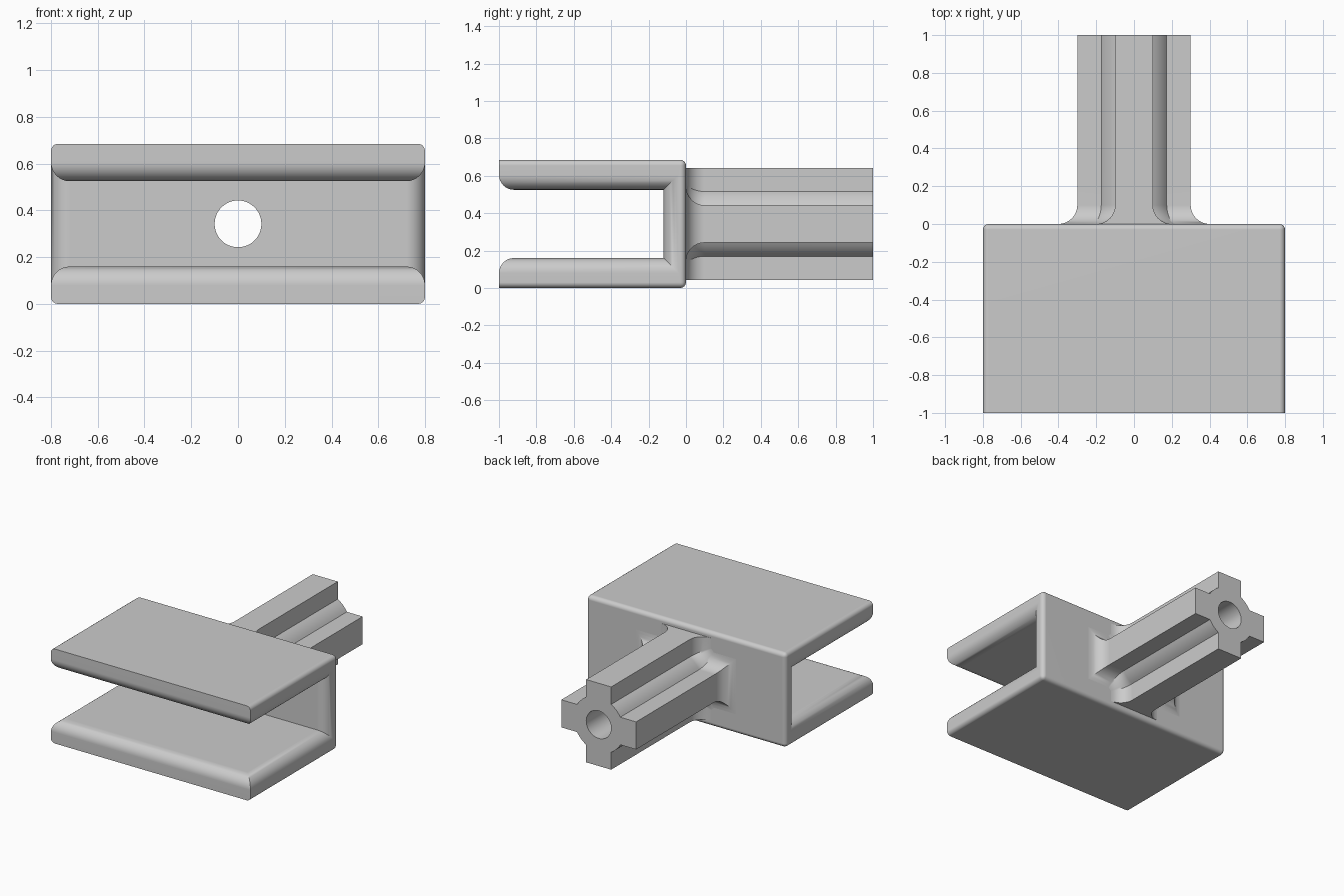
import bpy
import bmesh
from math import sin, cos, pi, sqrt, atan2
from mathutils import Matrix, Vector

cube = bpy.data.objects.get("Cube")
if cube:
    bpy.data.objects.remove(cube, do_unlink=True)

HALF_W, HEIGHT = 0.8, 0.685
MID = HEIGHT / 2
PLATE, WEB = 0.16, 0.12          # fork plate and rear web thickness
INNER_R, OUTER_R = 0.08, 0.03    # edge rounds
BORE = 0.1

grey = bpy.data.materials.new("plain grey")
grey.use_nodes = True
grey.diffuse_color = (0.6, 0.6, 0.6, 1)
grey.node_tree.nodes["Principled BSDF"].inputs["Base Color"].default_value = grey.diffuse_color


def make_object(name, bm):
    bmesh.ops.recalc_face_normals(bm, faces=bm.faces)
    mesh = bpy.data.meshes.new(name)
    bm.to_mesh(mesh)
    bm.free()
    mesh.materials.append(grey)
    ob = bpy.data.objects.new(name, mesh)
    bpy.context.collection.objects.link(ob)
    return ob


def round_edges(bm, rule, radius, segments):
    edges = [e for e in bm.edges if rule(*[v.co for v in e.verts])]
    bmesh.ops.bevel(bm, geom=edges, offset=radius, segments=segments,
                    profile=0.5, affect='EDGES')


# Fork: U profile swept across x
bm = bmesh.new()
profile = [(-1, 0), (0, 0), (0, HEIGHT), (-1, HEIGHT),
           (-1, HEIGHT - PLATE), (-WEB, HEIGHT - PLATE), (-WEB, PLATE), (-1, PLATE)]
face = bm.faces.new([bm.verts.new((-HALF_W, y, z)) for y, z in profile])
swept = bmesh.ops.extrude_face_region(bm, geom=[face])
bmesh.ops.translate(bm, vec=(2 * HALF_W, 0, 0),
                    verts=[g for g in swept["geom"] if isinstance(g, bmesh.types.BMVert)])
bmesh.ops.recalc_face_normals(bm, faces=bm.faces)


def is_outer(p):
    return p.z < 0.001 or p.z > HEIGHT - 0.001


def at_front(p):
    return p.y < -0.999


def slot_edge(a, b):
    if is_outer(a) or is_outer(b):
        return False
    on_side = abs(a.x - b.x) < 0.001
    return on_side or (at_front(a) and at_front(b))


def outer_edge(a, b):
    return is_outer(a) and is_outer(b) and not (at_front(a) and at_front(b))


round_edges(bm, slot_edge, INNER_R, 8)
round_edges(bm, outer_edge, OUTER_R, 4)
fork = make_object("fork", bm)

# Cross-shaped shaft with a round core, flaring into the fork
ARM, REACH, CORE, FLARE = 0.1, 0.3, 0.2, 0.1


def cross_outline(grow):
    w, r = ARM + grow, CORE + grow
    side = REACH + grow
    start = atan2(w, sqrt(r * r - w * w))
    steps = 6
    arc = [start + (pi / 2 - 2 * start) * i / steps for i in range(steps + 1)]
    quarter = [(side, w)] + [(r * cos(a), r * sin(a)) for a in arc] + [(w, REACH)]
    half = quarter + [(-x, z) for x, z in reversed(quarter)]
    return half + [(-x, -z) for x, z in half]


bm = bmesh.new()
sections = [(-0.05, FLARE)]
for i in range(9):
    t = pi / 2 * i / 8
    sections.append((FLARE * (1 - cos(t)), FLARE * (1 - sin(t))))
sections.append((1, 0))
rings = [[bm.verts.new((x, y, MID + z)) for x, z in cross_outline(grow)]
         for y, grow in sections]
for a, b in zip(rings, rings[1:]):
    for i in range(len(a)):
        j = (i + 1) % len(a)
        bm.faces.new((a[i], a[j], b[j], b[i]))
bm.faces.new(rings[0])
bm.faces.new(rings[-1])
shaft = make_object("cross_shaft", bm)

# Bore through the web and shaft
bm = bmesh.new()
bmesh.ops.create_cone(bm, cap_ends=True, segments=48, radius1=BORE, radius2=BORE, depth=2,
                      matrix=Matrix.Translation(Vector((0, 0.5, MID))) @ Matrix.Rotation(pi / 2, 4, 'X'))
cutter = make_object("bore_cutter", bm)
cutter.hide_render = True

for ob in (fork, shaft):
    cut = ob.modifiers.new("bore", 'BOOLEAN')
    cut.operation = 'DIFFERENCE'
    cut.solver = 'EXACT'
    cut.object = cutter
    bpy.ops.object.select_all(action='DESELECT')
    ob.select_set(True)
    bpy.context.view_layer.objects.active = ob
    bpy.ops.object.modifier_apply(modifier=cut.name)
    bpy.ops.object.shade_smooth_by_angle(angle=pi / 6)
    weighted = ob.modifiers.new("flat_face_shading", 'WEIGHTED_NORMAL')
    weighted.keep_sharp = True

bpy.data.objects.remove(cutter, do_unlink=True)
